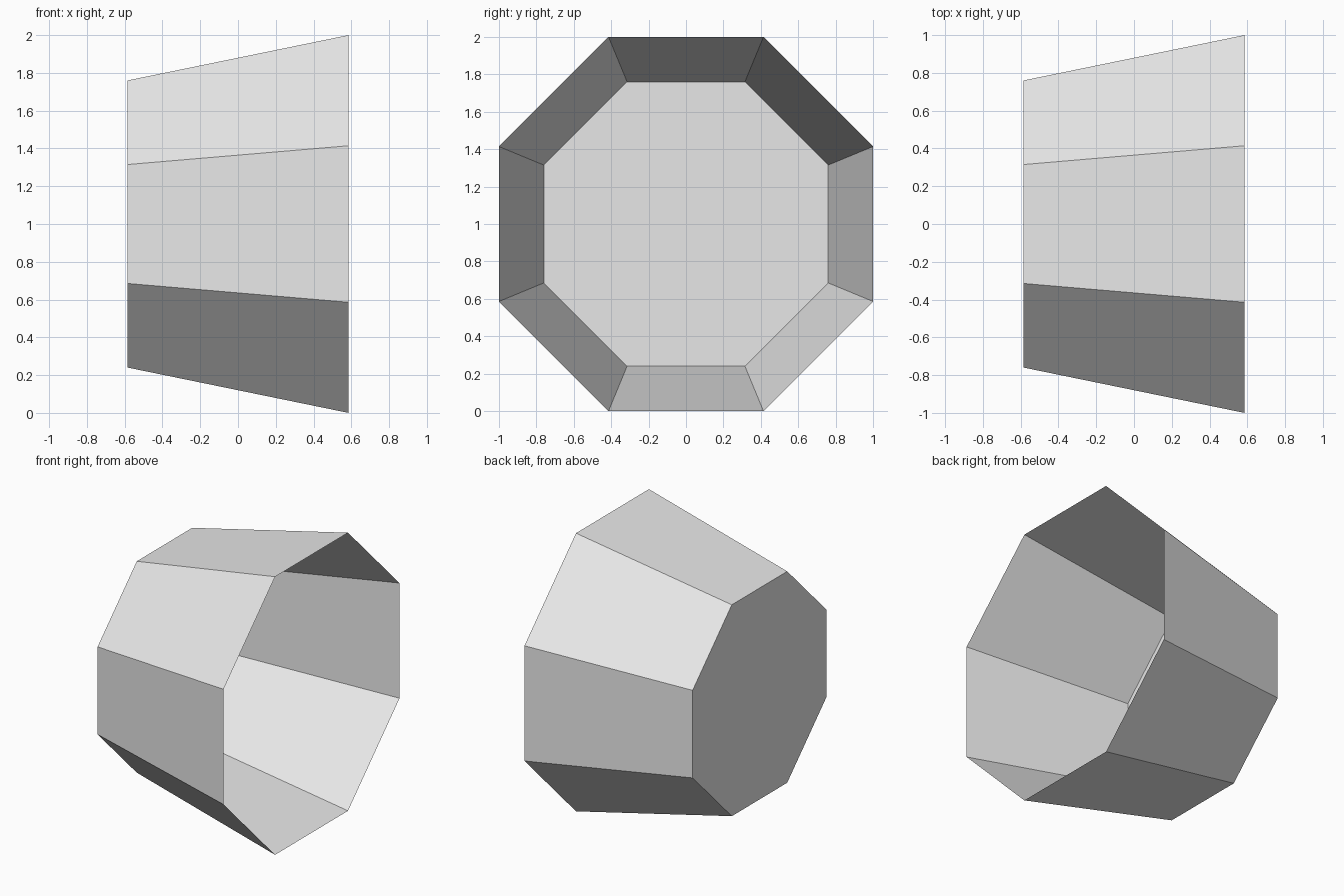
import bpy
import bmesh
from math import cos, pi
from mathutils import Matrix

cube = bpy.data.objects.get("Cube")
if cube:
    bpy.data.objects.remove(cube, do_unlink=True)

SIDES = 8
DEPTH = 1.17
FLOOR_APOTHEM, RIM_APOTHEM = 0.76, 1.0
corner = 1 / cos(pi / SIDES)  # apothem to corner radius

# Plain light grey
grey = bpy.data.materials.new("light_grey")
grey.use_nodes = True
colour = (0.8, 0.8, 0.8, 1)
grey.diffuse_color = colour
for node in grey.node_tree.nodes:
    if node.type == "BSDF_PRINCIPLED":
        node.inputs["Base Color"].default_value = colour

# Tapered octagonal cup lying on its side: closed at -x, open at +x
bm = bmesh.new()
lay_down = (Matrix.Translation((0, 0, RIM_APOTHEM))
            @ Matrix.Rotation(pi / 2, 4, "Y")
            @ Matrix.Rotation(pi / SIDES, 4, "Z"))
bmesh.ops.create_cone(bm, cap_ends=True, cap_tris=False, segments=SIDES,
                      radius1=FLOOR_APOTHEM * corner,
                      radius2=RIM_APOTHEM * corner,
                      depth=DEPTH, matrix=lay_down)
bm.normal_update()

# Remove the wide cap to leave the thin-walled opening
mouth = [f for f in bm.faces if f.normal.x > 0.9]
bmesh.ops.delete(bm, geom=mouth, context="FACES_ONLY")

mesh = bpy.data.meshes.new("octagonal_cup")
bm.to_mesh(mesh)
bm.free()
mesh.materials.append(grey)
cup = bpy.data.objects.new("octagonal_cup", mesh)
bpy.context.collection.objects.link(cup)
